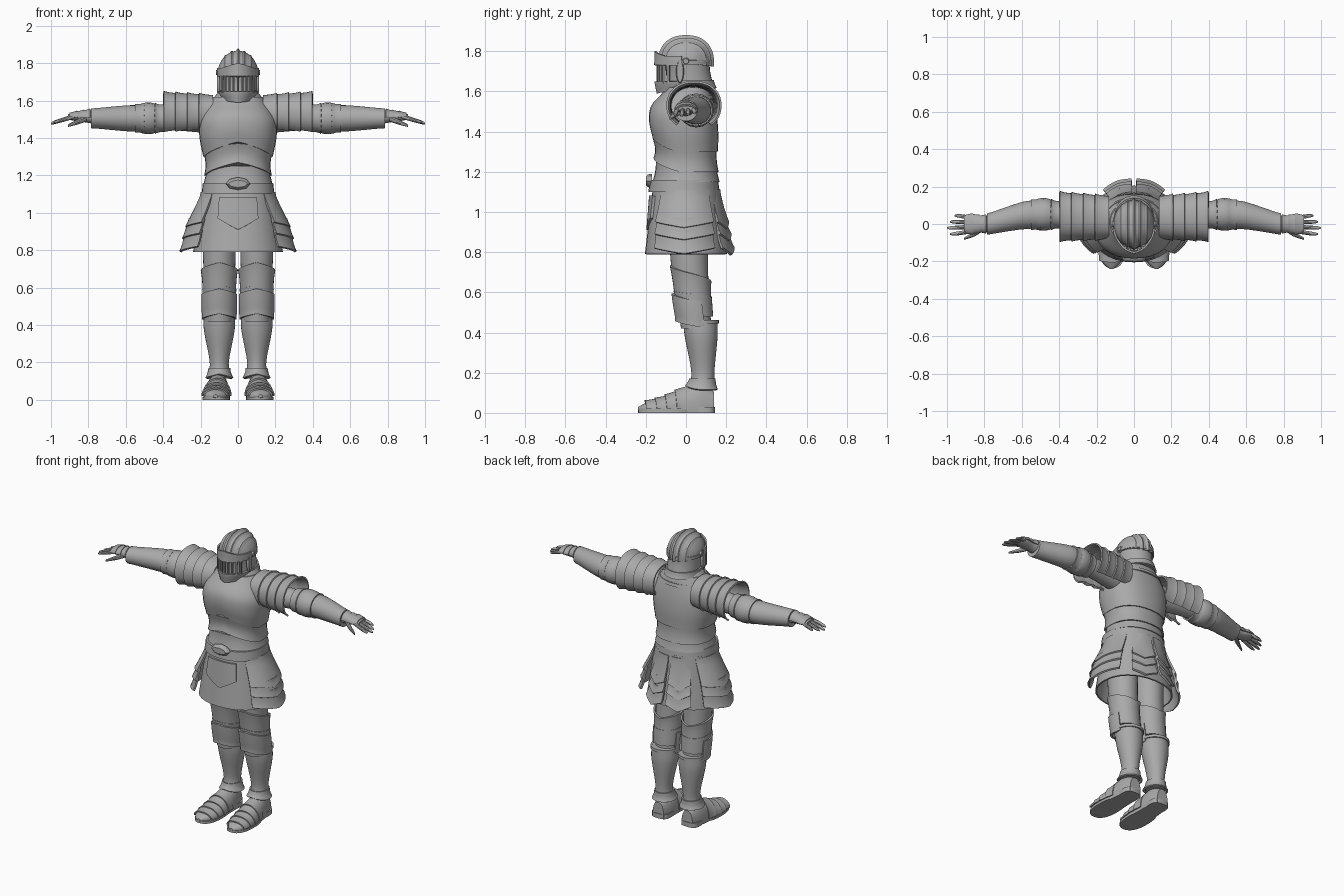
import bpy, bmesh
from math import sin, cos, radians, copysign, sqrt, pi
from mathutils import Vector

if "Cube" in bpy.data.objects:
    bpy.data.objects.remove(bpy.data.objects["Cube"], do_unlink=True)

steel = bpy.data.materials.new("grey_steel")
steel.use_nodes = True
grey = (0.4, 0.4, 0.4, 1)
steel.diffuse_color = grey
steel.node_tree.nodes["Principled BSDF"].inputs["Base Color"].default_value = grey
parts = []


def path(*keys, fixed=0, drop=0):
    """Smooth profile through keys (position, moving centre, radius, radius)."""
    keys = [(key[0], Vector(key[1:])) for key in sorted(keys)]
    first, last = keys[0][0], keys[-1][0]

    def slope(i):
        (a, before), (b, after) = keys[max(i - 1, 0)], keys[min(i + 1, len(keys) - 1)]
        return (after - before) / (b - a)

    def at(t):
        value = keys[0][1]
        t = min(max(t, first), last)
        for i, ((a, start), (b, end)) in enumerate(zip(keys, keys[1:])):
            if a <= t <= b:
                u = (t - a) / (b - a)
                bend = slope(i) * (1 - u) - slope(i + 1) * u
                value = start.lerp(end, u * u * (3 - 2 * u)) + bend * (b - a) * u * (1 - u)
        return value[0], fixed - drop * (t - first), value[1], value[2]
    return at


def plate(name, profile, start, end, axis="Z", gap=0, lip=0, belly=0, peaks=(0, 0), ridge=0,
          arc=(-180, 180), mid=0, half=60, n=32, rows=8, thick=0, power=2, mirror=False):
    """Skin a stretch of a profile. Angle zero is the front, or the top on axes X and Y.
    The lip flares the start edge; peaks and ridge push the middle along and outward."""
    closed = arc[1] - arc[0] >= 360
    count = n if closed else n + 1
    bm = bmesh.new()
    rings = []
    for row in range(rows + 1):
        u = row / rows
        t = start + (end - start) * u
        move, fixed, wide, deep = profile(t)
        extra = gap + lip * (1 - u) ** 3 + belly * sin(pi * u)
        ring = []
        for i in range(count):
            angle = arc[0] + (arc[1] - arc[0]) * i / n
            weight = max(0, 1 - abs(angle - mid) / half)
            s, c = sin(radians(angle)), cos(radians(angle))
            s = copysign(abs(s) ** (2 / power), s) * (wide + extra) * (1 + ridge * weight)
            c = copysign(abs(c) ** (2 / power), c) * (deep + extra) * (1 + ridge * weight)
            along = t + peaks[0] * (1 - u) * weight + peaks[1] * u * weight
            x, y, z = {"Z": (fixed + s, move - c, along), "X": (along, move + s, fixed + c),
                       "Y": (move + s, along, fixed + c)}[axis]
            ring.append(bm.verts.new((x, y, max(z, 0))))
        rings.append(ring)
    for a, b in zip(rings, rings[1:]):
        for i in range(n):
            j = (i + 1) % count
            bm.faces.new((a[i], a[j], b[j], b[i]))
    if closed and not thick:
        bm.faces.new(rings[0])
        bm.faces.new(rings[-1])
    mesh = bpy.data.meshes.new(name)
    bm.to_mesh(mesh)
    bm.free()
    mesh.materials.append(steel)
    ob = bpy.data.objects.new(name, mesh)
    bpy.context.scene.collection.objects.link(ob)
    if thick:
        solid = ob.modifiers.new("thickness", "SOLIDIFY")
        solid.thickness, solid.offset = thick, 0
    if mirror:
        ob.modifiers.new("mirror", "MIRROR").use_mirror_merge = False
    parts.append(ob)


# Torso
torso = path((1.1, 0, .19, .17), (1.25, 0, .17, .15), (1.4, -.01, .2, .165),
             (1.5, -.01, .2, .155), (1.6, .01, .14, .11), (1.66, .01, .09, .09))
plate("breastplate", torso, 1.3, 1.62, gap=.004, lip=.005, peaks=(.08, 0), ridge=.02,
      half=75, power=2.3, rows=14)
plate("waist_plate", torso, 1.2, 1.34, gap=.002, lip=.006, peaks=(.07, .03), half=80, power=2.3)
plate("waist_band", torso, 1.15, 1.25, lip=.005, power=2.2)
plate("gorget", torso, 1.57, 1.66, gap=.003, peaks=(-.03, 0), ridge=.03, half=120)
plate("collar_rim", torso, 1.56, 1.58, gap=.006, peaks=(-.05, -.05), ridge=.03,
      half=100, thick=.014, rows=2)

# Belt and buckle
belt = path((1.1, -.01, .195, .177), (1.16, -.01, .188, .17))
plate("belt", belt, 1.1, 1.16, power=2.2, rows=2)
buckle = path((0, 0, .065, .035), fixed=1.155)
plate("buckle", buckle, -.2, -.17, "Y", lip=-.015, n=8, rows=3)

# Skirt and hanging plates
skirt = path((1.12, 0, .185, .16), (.79, 0, .235, .2))
plate("skirt", skirt, .79, 1.12, thick=.01, power=2.2)
plate("front_shield_plate", skirt, .97, 1.08, gap=.012, peaks=(-.06, 0), arc=(-27, 27),
      half=27, n=12, thick=.014, power=2.2)
side_flare = path((1.1, 0, .19, .17), (.95, 0, .26, .2), (.8, 0, .295, .21))
back_flare = path((1.1, 0, .18, .165), (.8, 0, .24, .23))
for low, high in [(.95, 1.11), (.89, .97), (.82, .91)]:
    plate("side_tasset", side_flare, low, high, lip=.012, peaks=(-.03, 0), ridge=.02,
          arc=(45, 130), mid=87, half=44, n=16, thick=.012, mirror=True)
    plate("back_tasset", back_flare, low, high, lip=.012, peaks=(-.035, 0), ridge=.02,
          arc=(139, 177), mid=158, half=19, n=10, thick=.012, mirror=True)


# Helmet: a fluted dome swept from side to side, over a flared skull
def dome(x):
    round_off = sqrt(1 - (x / .106) ** 2)
    flute = .007 * max(0, cos(2 * pi * x / .034)) ** 2 * round_off
    crest = .007 * max(0, 1 - abs(x) / .012)
    size = .123 * round_off + flute + crest
    return 0, 1.74, size, size


plate("helmet_dome", dome, -.105, .105, "X", arc=(-95, 95), rows=56, thick=.006, power=2.3)
skull = path((1.62, .02, .1, .118), (1.7, .01, .1, .11), (1.76, 0, .104, .117))
plate("helmet_skull", skull, 1.62, 1.76)
plate("helmet_band", skull, 1.735, 1.755, gap=.005, arc=(70, 290), thick=.01, rows=2)
plate("neck_guard", skull, 1.615, 1.655, gap=.003, lip=.006, arc=(60, 300), thick=.012)
visor = path((1.6, -.01, .08, .12), (1.65, -.01, .1, .13), (1.75, -.01, .107, .125))
plate("visor_chin", visor, 1.6, 1.65, ridge=.08, peaks=(-.01, 0), arc=(-85, 85), half=50,
      thick=.012)
plate("visor_brow", visor, 1.73, 1.775, gap=.002, ridge=.12, peaks=(0, .025), arc=(-85, 85),
      half=45, thick=.01)
for i in range(-4, 5):
    _, y, wide, deep = 0, *visor(1.7)[::2], visor(1.7)[3]
    turn = radians(13 * i)
    bar = path((0, y - deep * cos(turn), .006, .009), fixed=wide * sin(turn))
    plate("visor_bar", bar, 1.64, 1.735, n=6, rows=1)
visor_arm = path((0, -.03, .02, .06), fixed=1.7)
plate("visor_arm", visor_arm, .112, .098, "X", lip=-.005, n=16, rows=2, mirror=True)
pivot = path((0, 0, .018, .018), fixed=1.75)
plate("visor_pivot", pivot, .117, .098, "X", lip=-.005, n=12, rows=2, mirror=True)

# Shoulders and arms
shoulder = path((.14, .035, .11, .095), (.41, .04, .125, .11), fixed=1.53)
for i in range(4):
    inner = .135 + .063 * i
    plate("shoulder_lame", shoulder, inner + .074, inner, "X", lip=.008, arc=(-143, 143),
          thick=.01, power=2.2, mirror=True)
arm = path((.15, .03, .07, .08), (.42, .05, .06, .06), (.55, .05, .075, .07),
           (.62, .04, .071, .067), (.78, 0, .054, .05), fixed=1.505)
plate("upper_arm", arm, .15, .5, "X", mirror=True)
plate("forearm", arm, .785, .53, "X", lip=.003, rows=12, mirror=True)
plate("inner_elbow_lame", arm, .445, .395, "X", gap=.008, lip=.01, thick=.01, mirror=True)
plate("outer_elbow_lame", arm, .5, .55, "X", gap=.002, lip=.01, thick=.01, mirror=True)
plate("elbow_cop", arm, .42, .52, "X", gap=.01, belly=.012, n=16, mirror=True)

# Hands
hand = path((.77, 0, .045, .038), (.82, 0, .04, .029), (.87, 0, .048, .022),
            (.91, 0, .04, .014), fixed=1.513)
plate("hand", hand, .77, .91, "X", mirror=True)
for i in range(3):
    inner = .79 + .035 * i
    plate("hand_plate", hand, inner, inner + .04, "X", gap=.003, lip=.004, arc=(-95, 95),
          n=16, thick=.007, mirror=True)
for i, reach in enumerate((.96, .985, 1, .985)):
    y = .034 - .025 * i
    finger = path((.88, y, .012, .013), (reach - .02, y * 1.3, .01, .01),
                  (reach, y * 1.3, .004, .005), fixed=1.514, drop=.3)
    plate("finger", finger, .88, reach, "X", n=10, mirror=True)
thumb = path((.81, -.02, .02, .016), (.85, -.05, .016, .015), (.91, -.08, .006, .007),
             fixed=1.505, drop=.4)
plate("thumb", thumb, .81, .91, "X", n=10, mirror=True)

# Legs
thigh = path((.95, .01, .09, .1), (.7, .02, .085, .09), (.45, .05, .072, .075), fixed=.1)
plate("thigh", thigh, .42, .95, mirror=True)
plate("thigh_plate", thigh, .655, .56, gap=.004, lip=.006, peaks=(.08, .03), ridge=.03,
      half=180, thick=.01, mirror=True)
plate("knee_band", thigh, .48, .58, gap=.007, peaks=(0, .03), half=150, thick=.01, mirror=True)
plate("knee_plate", thigh, .43, .56, gap=.011, lip=.004, belly=.003, peaks=(.03, .035),
      ridge=.1, arc=(-115, 115), half=90, thick=.012, mirror=True)
shin = path((.46, .072, .082, .084), (.38, .077, .083, .08), (.2, .085, .051, .056),
            (.12, .08, .058, .062), fixed=.1)
plate("greave", shin, .12, .46, ridge=.04, half=40, rows=14, mirror=True)
plate("greave_rim", shin, .445, .463, gap=.002, thick=.01, rows=2, mirror=True)
plate("ankle_guard", shin, .115, .17, gap=.002, lip=.011, peaks=(.02, 0), ridge=.08,
      half=70, thick=.01, mirror=True)

# Feet
boot = path((-.24, .12, .01, .008), (-.2, .12, .053, .03), (-.1, .115, .07, .06),
            (0, .11, .063, .105), (.07, .107, .058, .12), (.14, .106, .04, .085), fixed=.02)
plate("boot", boot, -.24, .14, "Y", rows=16, power=2.3, mirror=True)
for i in range(4):
    front = -.195 + .05 * i
    plate("foot_lame", boot, front, front + .055, "Y", gap=.002, lip=.005, peaks=(-.012, 0),
          arc=(-90, 90), half=90, n=18, thick=.008, mirror=True)
sole = path((0, -.1, .074, .138), fixed=.116)
plate("sole", sole, 0, .016, power=2.4, rows=1, mirror=True)
heel = path((0, .085, .06, .06), fixed=.107)
plate("heel", heel, 0, .03, power=3, rows=1, mirror=True)

# Bake modifiers, orient the faces and shade
bpy.ops.object.select_all(action="DESELECT")
for ob in parts:
    ob.select_set(True)
bpy.context.view_layer.objects.active = parts[0]
bpy.ops.object.convert(target="MESH")
for ob in parts:
    bm = bmesh.new()
    bm.from_mesh(ob.data)
    bmesh.ops.recalc_face_normals(bm, faces=bm.faces)
    bm.to_mesh(ob.data)
    bm.free()
bpy.ops.object.shade_smooth_by_angle(angle=radians(32))
